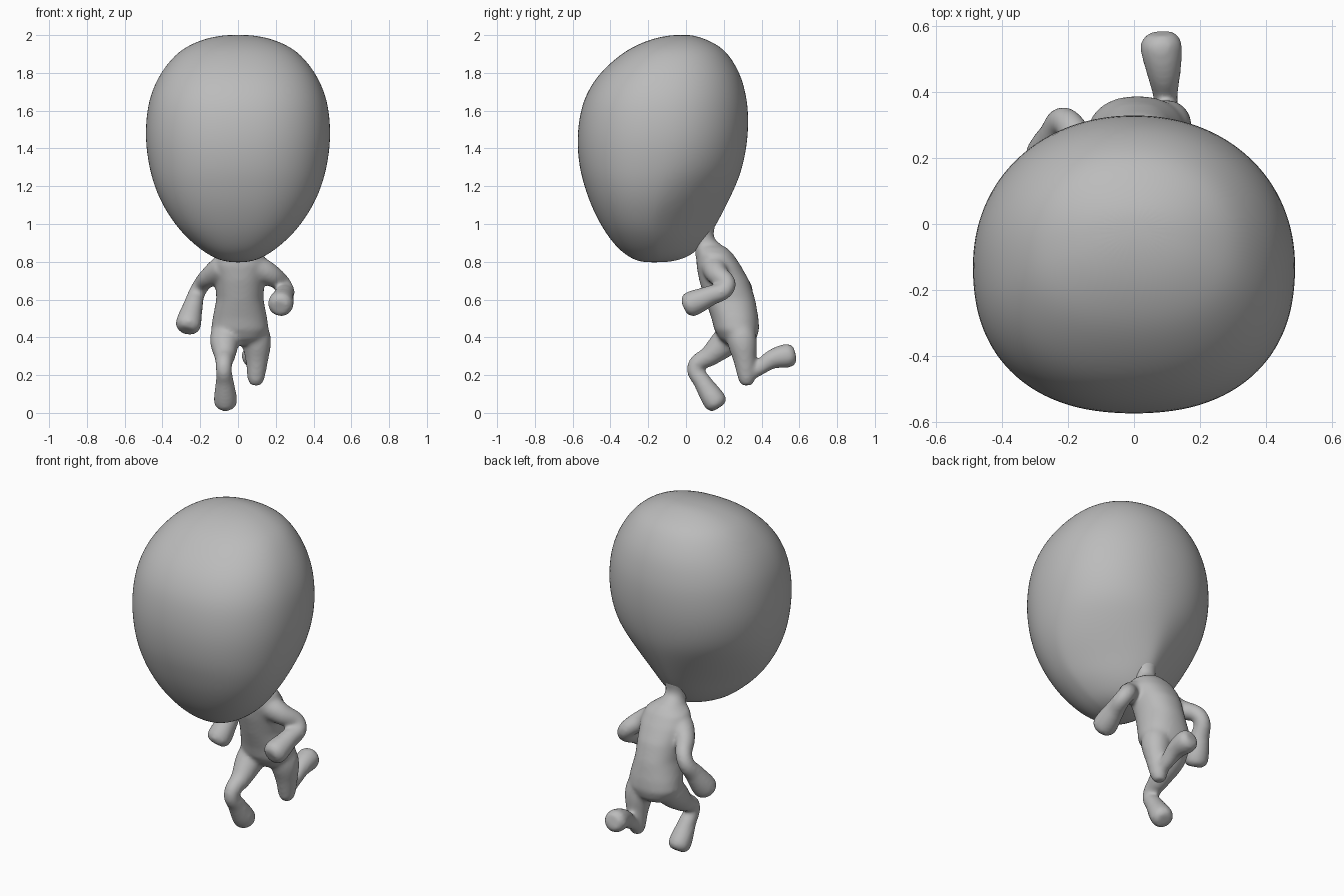
import bpy, bmesh, math
from mathutils import Vector

cube = bpy.data.objects.get("Cube")
if cube:
    bpy.data.objects.remove(cube, do_unlink=True)

clay = bpy.data.materials.new("clay_grey")
clay.use_nodes = True
clay.diffuse_color = (0.5, 0.5, 0.5, 1)
clay.node_tree.nodes["Principled BSDF"].inputs["Base Color"].default_value = clay.diffuse_color


def power(value, exponent):
    return math.copysign(abs(value) ** exponent, value)


def loft(bm, rows, front_power, back_power, x_center=0.0, sides=32):
    """Stack horizontal rings given as (z, half width, front y, widest y, back y)."""
    rings = []
    for z, half, front, widest, back in rows:
        ring = []
        for i in range(sides):
            a = math.tau * i / sides
            c, s = math.cos(a), math.sin(a)
            e = 2 / (back_power(z) if s > 0 else front_power)
            depth = back - widest if s > 0 else widest - front
            ring.append(bm.verts.new((x_center + half * power(c, e),
                                      widest + depth * power(s, e), z)))
        rings.append(ring)
    for low, high in zip(rings, rings[1:]):
        for i in range(sides):
            j = (i + 1) % sides
            bm.faces.new((low[i], low[j], high[j], high[i]))
    bm.faces.new(rings[0])
    bm.faces.new(rings[-1])
    bmesh.ops.recalc_face_normals(bm, faces=bm.faces)


def limb(bm, points):
    """Add a round tube with a domed end through (x, y, z, radius) points."""
    knots = [(Vector(p[:3]), p[3]) for p in points]
    tip, radius = knots.pop()
    inward = (knots[-1][0] - tip).normalized()
    knots += [(tip + inward * 0.03, radius), (tip, radius * 0.68)]
    curve = bpy.data.curves.new("limb_path", "CURVE")
    curve.dimensions = "3D"
    curve.bevel_depth = 1
    curve.bevel_resolution = 6
    curve.use_fill_caps = True
    spline = curve.splines.new("BEZIER")
    spline.resolution_u = 10
    spline.radius_interpolation = "CARDINAL"
    spline.bezier_points.add(len(knots) - 1)
    for knot, (position, radius) in zip(spline.bezier_points, knots):
        knot.co = position
        knot.radius = radius
        knot.handle_left_type = knot.handle_right_type = "AUTO"
    helper = bpy.data.objects.new("limb_path", curve)
    bpy.context.collection.objects.link(helper)
    bpy.context.view_layer.update()
    graph = bpy.context.evaluated_depsgraph_get()
    mesh = bpy.data.meshes.new_from_object(helper.evaluated_get(graph))
    tube = bmesh.new()
    tube.from_mesh(mesh)
    bmesh.ops.remove_doubles(tube, verts=tube.verts, dist=1e-5)
    tube.to_mesh(mesh)
    tube.free()
    bm.from_mesh(mesh)
    bpy.data.objects.remove(helper, do_unlink=True)
    bpy.data.meshes.remove(mesh)
    bpy.data.curves.remove(curve)


def finish(name, bm):
    mesh = bpy.data.meshes.new(name)
    bm.to_mesh(mesh)
    bm.free()
    mesh.materials.clear()
    mesh.materials.append(clay)
    for face in mesh.polygons:
        face.use_smooth = True
        face.material_index = 0
    obj = bpy.data.objects.new(name, mesh)
    bpy.context.collection.objects.link(obj)
    return obj


# Head: broad rounded block that pinches toward the neck at the back
head_rows = [
    (0.797, 0.03, -0.21, -0.17, -0.12), (0.805, 0.085, -0.26, -0.16, -0.05),
    (0.83, 0.145, -0.31, -0.16, 0.02), (0.87, 0.205, -0.36, -0.17, 0.07),
    (0.93, 0.275, -0.41, -0.18, 0.12), (1.0, 0.337, -0.455, -0.19, 0.165),
    (1.1, 0.402, -0.505, -0.18, 0.217), (1.2, 0.445, -0.54, -0.17, 0.265),
    (1.3, 0.473, -0.567, -0.15, 0.303), (1.45, 0.495, -0.581, -0.13, 0.331),
    (1.6, 0.485, -0.562, -0.12, 0.333), (1.7, 0.46, -0.525, -0.11, 0.317),
    (1.8, 0.413, -0.46, -0.10, 0.288), (1.9, 0.333, -0.347, -0.07, 0.227),
    (1.95, 0.255, -0.26, -0.05, 0.167), (1.987, 0.16, -0.16, -0.03, 0.085),
    (2.002, 0.05, -0.06, -0.02, 0.02)]
bm = bmesh.new()
loft(bm, head_rows, 2.3, lambda z: min(2.1, max(1.5, 1.5 + (z - 1.03) * 2)))
head = finish("head", bm)
rounding = head.modifiers.new("rounding", "SUBSURF")
rounding.levels = rounding.render_levels = 2

# Torso
torso_rows = [
    (0.36, 0.07, 0.22, 0.28, 0.34), (0.39, 0.125, 0.18, 0.27, 0.372),
    (0.44, 0.153, 0.15, 0.27, 0.388), (0.50, 0.145, 0.135, 0.26, 0.384),
    (0.60, 0.125, 0.10, 0.23, 0.367), (0.70, 0.13, 0.07, 0.20, 0.335),
    (0.78, 0.14, 0.055, 0.17, 0.29), (0.84, 0.125, 0.06, 0.15, 0.25),
    (0.88, 0.07, 0.06, 0.13, 0.21)]
bm = bmesh.new()
loft(bm, torso_rows, 2.2, lambda z: 2.2, x_center=0.01)

# Neck, flaring into the head
limb(bm, [(0, 0.05, 1.08, 0.13), (0, 0.085, 0.98, 0.073),
          (0, 0.097, 0.91, 0.057), (0, 0.14, 0.81, 0.08)])
# Left arm, swung forward
limb(bm, [(0.09, 0.15, 0.77, 0.07), (0.165, 0.165, 0.735, 0.06), (0.245, 0.215, 0.665, 0.047),
          (0.24, 0.12, 0.617, 0.056), (0.22, -0.01, 0.56, 0.068)])
# Right arm, swung back
limb(bm, [(-0.08, 0.16, 0.77, 0.07), (-0.14, 0.21, 0.73, 0.056), (-0.21, 0.31, 0.65, 0.045),
          (-0.24, 0.26, 0.56, 0.055), (-0.272, 0.18, 0.435, 0.068)])
# Right leg, stepping forward
limb(bm, [(-0.06, 0.28, 0.44, 0.075), (-0.07, 0.22, 0.385, 0.08), (-0.07, 0.13, 0.305, 0.058),
          (-0.075, 0.048, 0.24, 0.044), (-0.07, 0.09, 0.16, 0.05), (-0.065, 0.175, 0.028, 0.063)])
# Left thigh down to the knee, then the shin kicked back
limb(bm, [(0.08, 0.28, 0.46, 0.07), (0.095, 0.295, 0.39, 0.08),
          (0.1, 0.31, 0.29, 0.063), (0.093, 0.325, 0.145, 0.045)])
limb(bm, [(0.095, 0.33, 0.2, 0.035), (0.095, 0.38, 0.23, 0.038),
          (0.09, 0.46, 0.285, 0.053), (0.078, 0.578, 0.312, 0.064)])

# Blend the limbs and torso into one soft skin
body = finish("body", bm)
skin = body.modifiers.new("skin", "REMESH")
skin.mode = "VOXEL"
skin.voxel_size = 0.01
skin.use_smooth_shade = True
soften = body.modifiers.new("soften", "SMOOTH")
soften.factor = 0.5
soften.iterations = 18
